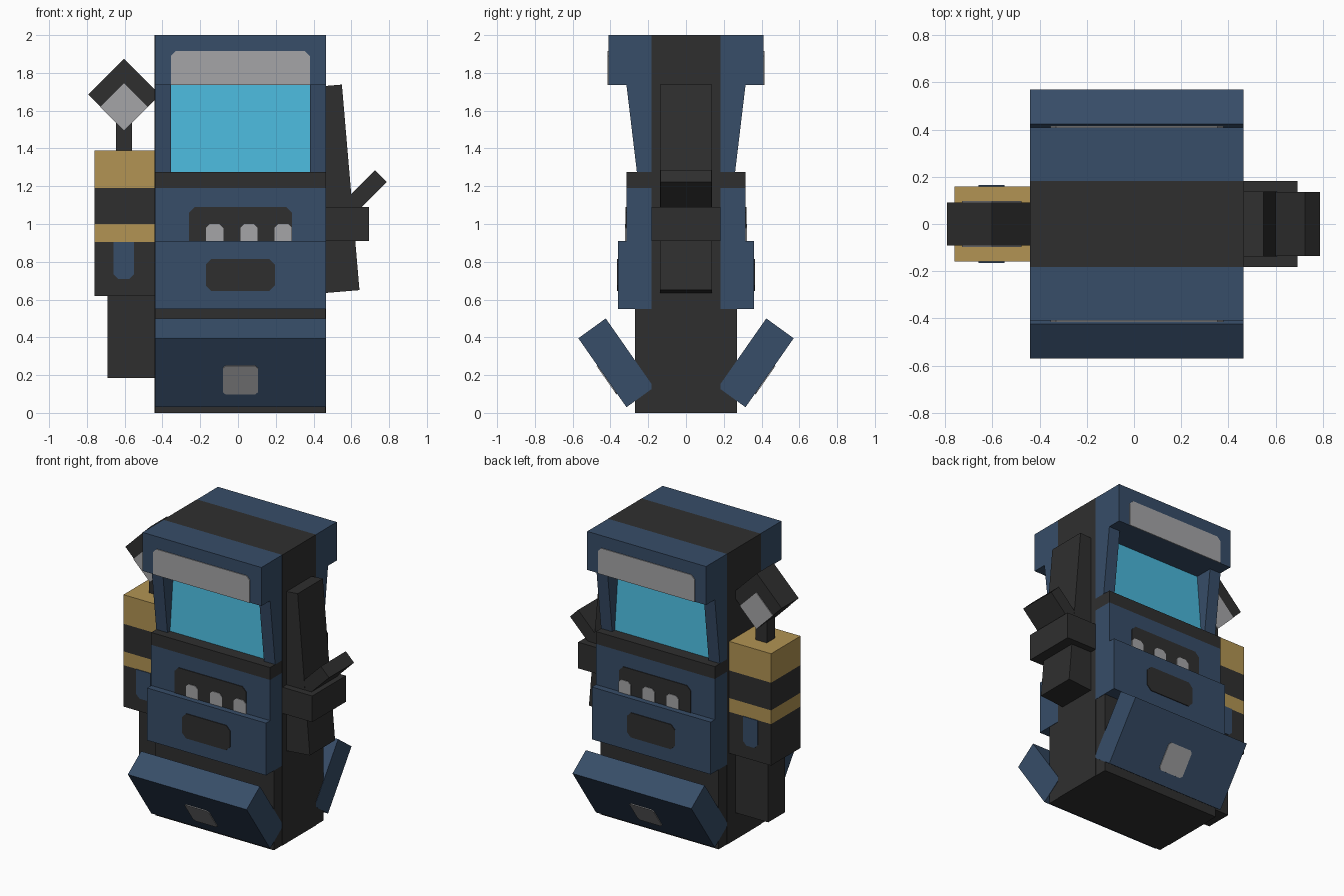
import bpy, bmesh, math
from mathutils import Matrix

default = bpy.data.objects.get("Cube")
if default:
    bpy.data.objects.remove(default, do_unlink=True)


def material(name, rgb):
    m = bpy.data.materials.new(name)
    lin = [((c / 255 + 0.055) / 1.055) ** 2.4 for c in rgb]
    m.use_nodes = True
    m.diffuse_color = (*lin, 1)
    m.node_tree.nodes["Principled BSDF"].inputs["Base Color"].default_value = (*lin, 1)
    return m


BLUE = material("navy blue", (55, 77, 104))
DARK = material("charcoal", (47, 47, 47))
GOLD = material("brass", (178, 148, 83))
LIGHT = material("light grey", (165, 165, 167))
CYAN = material("screen cyan", (74, 183, 218))

L, R = -0.44, 0.465        # cabinet sides
CORE = 0.183               # half depth of the core


def prism(name, pts, axis, lo, hi, mat, mirror=False, matrix=None):
    """Extrude a (y, z) outline along x, or an (x, z) outline along y."""
    bm = bmesh.new()
    place = (lambda p, t: (t, *p)) if axis == "x" else (lambda p, t: (p[0], t, p[1]))
    a, b = ([bm.verts.new(place(p, t)) for p in pts] for t in (lo, hi))
    bm.faces.new(a)
    bm.faces.new(b[::-1])
    for i in range(len(pts)):
        j = (i + 1) % len(pts)
        bm.faces.new((a[i], b[i], b[j], a[j]))
    if matrix:
        bm.transform(matrix)
    bmesh.ops.recalc_face_normals(bm, faces=bm.faces)
    me = bpy.data.meshes.new(name)
    bm.to_mesh(me)
    bm.free()
    me.materials.append(mat)
    ob = bpy.data.objects.new(name, me)
    bpy.context.collection.objects.link(ob)
    if mirror:
        mod = ob.modifiers.new("front and back", "MIRROR")
        mod.use_axis = (False, True, False)
        mod.use_mirror_merge = False
    return ob


def box(name, x0, x1, y0, y1, z0, z1, mat, mirror=False):
    return prism(name, [(x0, z0), (x1, z0), (x1, z1), (x0, z1)], "y", y0, y1, mat, mirror)


def plate(name, x0, x1, z0, z1, y, mat, bottom=0.0, top=0.0, matrix=None, lift=0.005):
    """Thin mirrored plate with optional cut corners."""
    b, t = bottom, top
    pts = [(x0 + b, z0), (x1 - b, z0)]
    pts += [(x1, z0 + b)] if b else []
    pts += [(x1, z1 - t)] if t else []
    pts += [(x1 - t, z1), (x0 + t, z1)]
    pts += [(x0, z1 - t)] if t else []
    pts += [(x0, z0 + b)] if b else []
    return prism(name, pts, "y", -y - lift, -y, mat, True, matrix)


def diamond(cx, cz, r):
    return [(cx, cz - r), (cx + r, cz), (cx, cz + r), (cx - r, cz)]


# Cabinet core and foot
box("cabinet_core", L - 0.001, R + 0.001, -CORE, CORE, 0, 2, DARK)
box("cabinet_base", L + 0.002, R - 0.002, -0.27, 0.27, 0, 0.55, DARK)

# Stacked panels on front and back
box("header", L, R, -0.41, -CORE, 1.735, 2, BLUE, True)
box("belt", L, R, -0.315, -CORE, 1.19, 1.275, DARK, True)
box("control_panel", L, R, -0.315, -CORE, 0.91, 1.19, BLUE, True)
box("lower_panel", L, R, -0.36, -CORE, 0.55, 0.91, BLUE, True)

# Recessed screen between tapered cheeks
cheek = [(-CORE, 1.275), (-0.26, 1.275), (-0.315, 1.735), (-CORE, 1.735)]
prism("right_screen_cheek", cheek, "x", L, -0.355, BLUE, True)
prism("left_screen_cheek", cheek, "x", 0.38, R, BLUE, True)
prism("screen", [(-CORE, 1.275), (-0.232, 1.275), (-0.19, 1.735), (-CORE, 1.735)],
      "x", -0.355, 0.38, CYAN, True)

# Plates on the panels
plate("header_sign", -0.355, 0.38, 1.735, 1.915, 0.41, LIGHT, top=0.025)
plate("button_panel", -0.26, 0.285, 0.91, 1.09, 0.315, DARK, top=0.03)
for i in range(3):
    x = -0.17 + i * 0.182
    plate(f"button_{i + 1}", x, x + 0.092, 0.91, 1.0, 0.315, LIGHT, top=0.02, lift=0.009)
plate("lower_slot", -0.17, 0.195, 0.645, 0.815, 0.36, DARK, bottom=0.03, top=0.03)

# Slanted flaps at the foot, each with a small plate
prism("foot_flap", [(-0.315, 0.03), (-0.57, 0.395), (-0.425, 0.5), (-0.17, 0.135)],
      "x", L, R, BLUE, True)
tilt = Matrix.Translation((0, -0.315, 0.03)) @ Matrix.Rotation(math.atan2(0.255, 0.365), 4, "X")
plate("flap_plate", -0.08, 0.105, 0.085, 0.27, 0, LIGHT, bottom=0.015, top=0.015, matrix=tilt)

# Banded column on the right side
for name, z0, z1, mat in (("column_cap", 1.19, 1.39, GOLD), ("column_upper", 1.0, 1.19, DARK),
                          ("column_band", 0.905, 1.0, GOLD), ("column_lower", 0.62, 0.905, DARK)):
    box(name, -0.76, L, -0.16, 0.16, z0, z1, mat)
box("column_leg", -0.69, L, -0.092, 0.092, 0.185, 0.62, DARK)
plate("column_plate", -0.66, -0.55, 0.71, 0.905, 0.16, BLUE, bottom=0.025)

# Lamp on the column
box("lamp_post", -0.647, -0.562, -0.045, 0.045, 1.39, 1.6, DARK)
prism("lamp_head", diamond(-0.603, 1.685, 0.19), "y", -0.092, 0.092, DARK)
prism("lamp_lens", diamond(-0.603, 1.619, 0.126), "y", -0.097, -0.092, LIGHT, True)

# Lever and bracket on the left side
prism("lever", [(R, 0.635), (0.643, 0.65), (0.55, 1.738), (R, 1.731)], "y", -0.137, 0.137, DARK)
box("lever_bracket", R, 0.693, -0.183, 0.183, 0.91, 1.09, DARK)
prism("lever_grip", [(0.56, 0.995), (0.788, 1.223), (0.726, 1.285), (0.498, 1.057)],
      "y", -0.136, 0.136, DARK)
